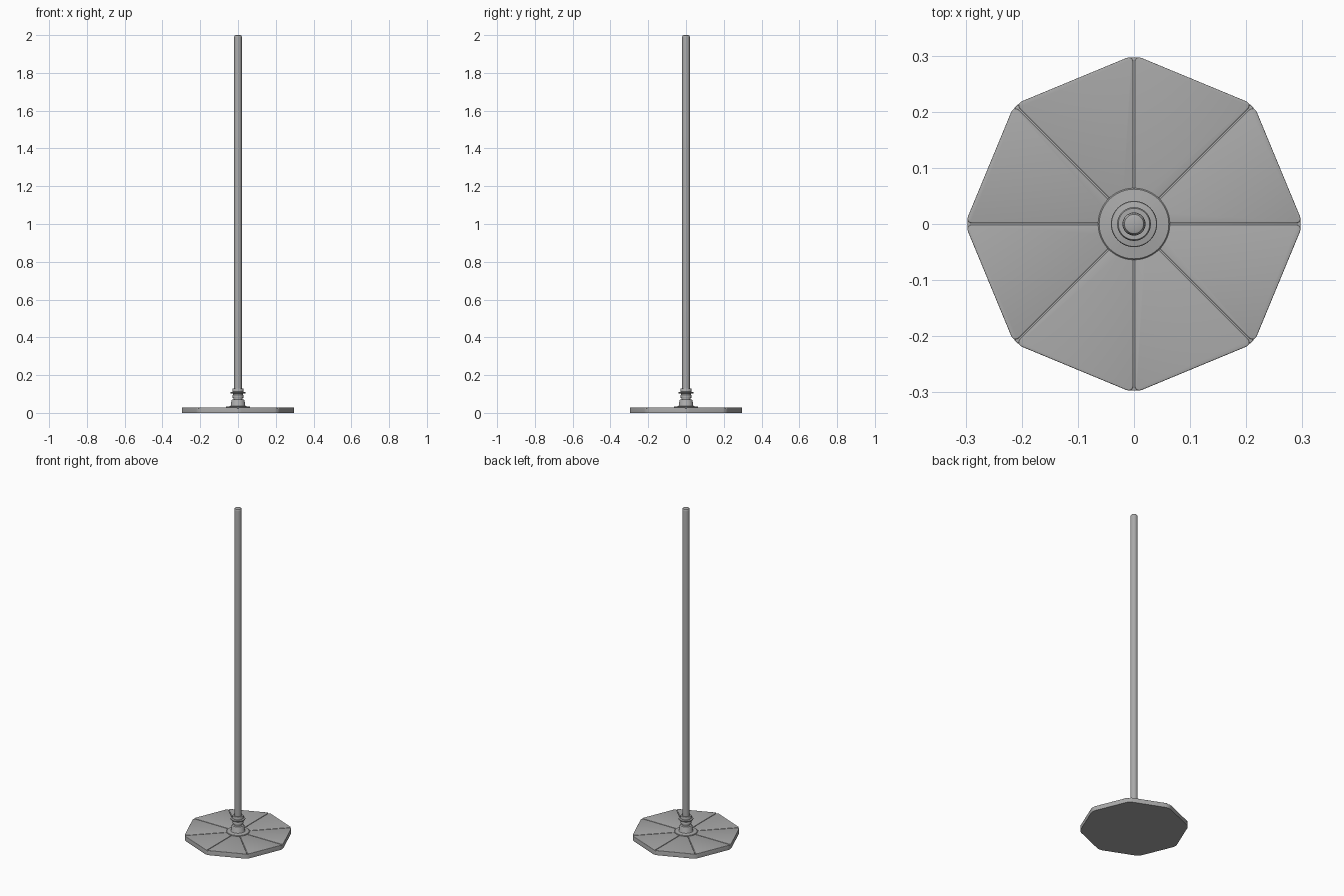
import bpy, bmesh, math

if "Cube" in bpy.data.objects:
    bpy.data.objects.remove(bpy.data.objects["Cube"])

steel = bpy.data.materials.new("grey_metal")
steel.diffuse_color = (0.4, 0.4, 0.4, 1)
steel.use_nodes = True
steel.node_tree.nodes["Principled BSDF"].inputs["Base Color"].default_value = steel.diffuse_color


def finish(name, bm):
    bmesh.ops.recalc_face_normals(bm, faces=bm.faces)
    me = bpy.data.meshes.new(name)
    bm.to_mesh(me)
    bm.free()
    me.materials.append(steel)
    ob = bpy.data.objects.new(name, me)
    bpy.context.collection.objects.link(ob)
    bpy.ops.object.select_all(action='DESELECT')
    ob.select_set(True)
    bpy.context.view_layer.objects.active = ob
    bpy.ops.object.shade_smooth_by_angle(angle=math.radians(35))
    return ob


def slab(name, pts, z0, z1, corners, round_off, edge):
    # flat outline with rounded corners, extruded, softened top rim
    bm = bmesh.new()
    vs = [bm.verts.new((x, y, z0)) for x, y in pts]
    bm.faces.new(vs)
    bmesh.ops.bevel(bm, geom=[vs[i] for i in corners], offset=round_off,
                    segments=5, profile=0.5, affect='VERTICES')
    r = bmesh.ops.extrude_face_region(bm, geom=bm.faces[:])
    top = [v for v in r["geom"] if isinstance(v, bmesh.types.BMVert)]
    bmesh.ops.translate(bm, verts=top, vec=(0, 0, z1 - z0))
    rim = [e for e in bm.edges if all(v.co.z > z1 - 1e-5 for v in e.verts)]
    bmesh.ops.bevel(bm, geom=rim, offset=edge, segments=3, profile=0.5,
                    affect='EDGES')
    return finish(name, bm)


def lathe(name, profile, steps=48):
    bm = bmesh.new()
    vs = [bm.verts.new((r, 0, z)) for r, z in profile]
    es = [bm.edges.new(p) for p in zip(vs, vs[1:])]
    bmesh.ops.spin(bm, geom=vs + es, cent=(0, 0, 0), axis=(0, 0, 1),
                   angle=math.tau, steps=steps)
    bmesh.ops.remove_doubles(bm, verts=bm.verts, dist=1e-5)
    return finish(name, bm)


# octagonal base plate
R = 0.3015
octagon = [(R * math.cos(i * math.pi / 4), R * math.sin(i * math.pi / 4))
           for i in range(8)]
slab("base_plate", octagon, 0, 0.0245, range(8), 0.02, 0.0005)

# eight wedge panels separated by narrow grooves
gap = 0.0015
apothem = R * math.cos(math.pi / 8)
half = math.pi / 8
for i in range(8):
    a = half + i * math.pi / 4
    local = []
    for d, s in ((0.03, -1), (apothem, -1), (apothem, 1), (0.03, 1)):
        local.append((d, s * (d * math.tan(half) - gap / math.cos(half))))
    pts = [(x * math.cos(a) - y * math.sin(a), x * math.sin(a) + y * math.cos(a))
           for x, y in local]
    slab(f"base_panel_{i + 1}", pts, 0.02, 0.0285, (1, 2), 0.013, 0.002)

# turned collar: flange, tapered socket, neck and ring
lathe("collar", [(0, 0.02), (0.064, 0.02), (0.064, 0.031), (0.062, 0.033),
                 (0.040, 0.036), (0.037, 0.040), (0.035, 0.066),
                 (0.032, 0.070), (0.024, 0.072), (0.024, 0.078),
                 (0.029, 0.080), (0.030, 0.085), (0.029, 0.092),
                 (0.026, 0.096), (0.027, 0.102), (0.040, 0.104),
                 (0.041, 0.107), (0.040, 0.110), (0.030, 0.112),
                 (0.030, 0.125), (0.028, 0.128), (0, 0.128)])

# upright pole with a softened tip
lathe("pole", [(0, 0.05), (0.0205, 0.05), (0.0205, 1.988), (0.0195, 1.994),
               (0.017, 1.998), (0.012, 2.0), (0, 2.0)])
